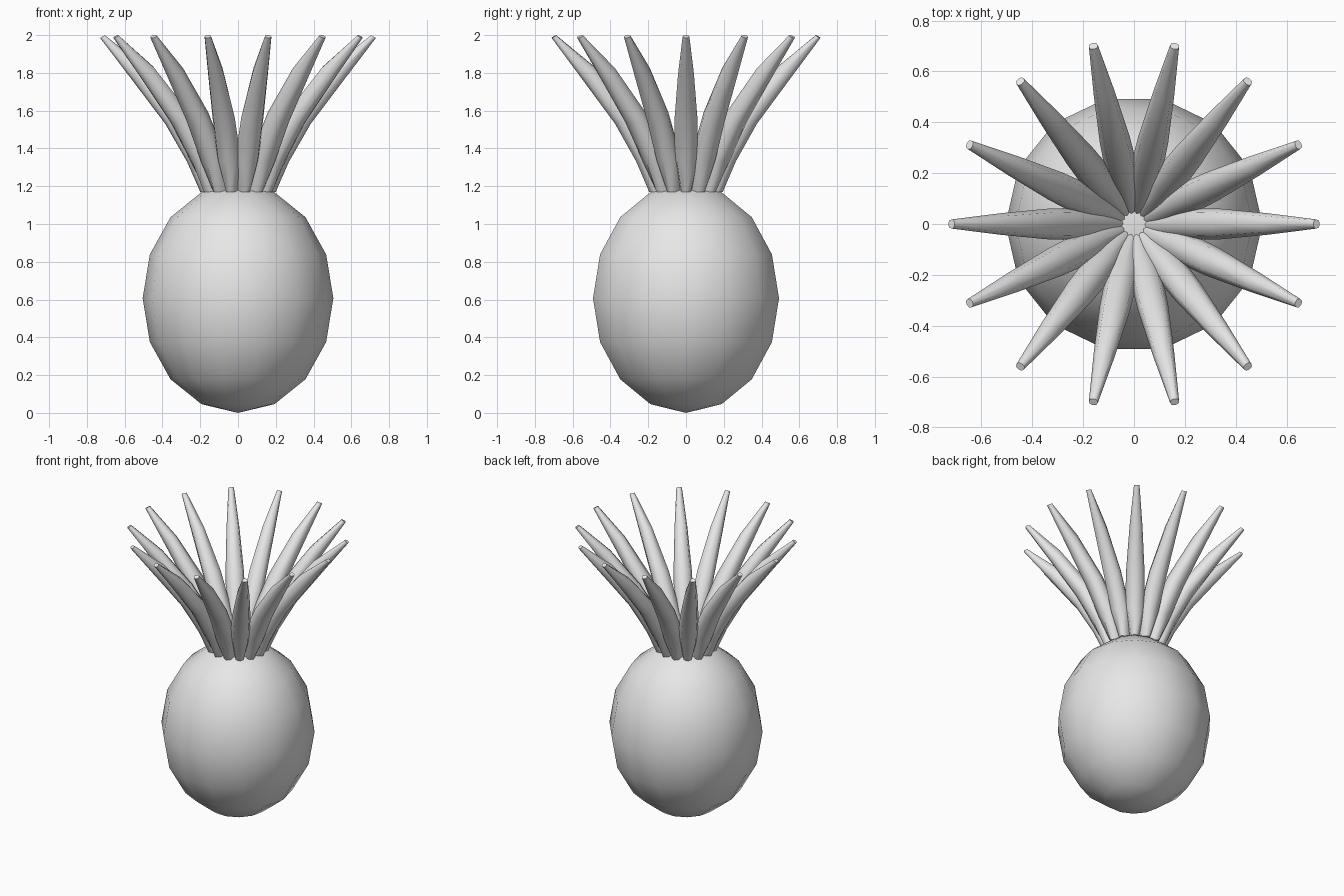
import bpy, bmesh, math
from mathutils import Matrix, Vector

cube = bpy.data.objects.get("Cube")
if cube:
    bpy.data.objects.remove(cube, do_unlink=True)

SEGMENTS = 14

grey = bpy.data.materials.new("light grey")
grey.use_nodes = True
grey.diffuse_color = (0.8, 0.8, 0.8, 1)
grey.node_tree.nodes["Principled BSDF"].inputs["Base Color"].default_value = (0.8, 0.8, 0.8, 1)


def add_object(name, bm, angle):
    bmesh.ops.recalc_face_normals(bm, faces=bm.faces)
    mesh = bpy.data.meshes.new(name)
    bm.to_mesh(mesh)
    bm.free()
    mesh.materials.append(grey)
    obj = bpy.data.objects.new(name, mesh)
    bpy.context.collection.objects.link(obj)
    bpy.ops.object.select_all(action="DESELECT")
    obj.select_set(True)
    bpy.context.view_layer.objects.active = obj
    bpy.ops.object.shade_smooth_by_angle(angle=math.radians(angle))
    return obj


# Fruit body: stretched low-poly sphere with a vertex column facing the front
bm = bmesh.new()
bmesh.ops.create_uvsphere(bm, u_segments=SEGMENTS, v_segments=8, radius=1)
bm.transform(Matrix.Translation((0, 0, 0.607))
             @ Matrix.Diagonal((0.505, 0.505, 0.607, 1))
             @ Matrix.Rotation(math.pi / 2, 4, "Z"))
add_object("fruit_body", bm, 45)

# Leaf stations: outer radius, outer z, inner radius, inner z, half width
STATIONS = [
    (0.20, 1.17, 0.02, 1.17, 0.032),
    (0.27, 1.33, 0.16, 1.38, 0.064),
    (0.385, 1.53, 0.30, 1.60, 0.060),
    (0.555, 1.755, 0.50, 1.835, 0.042),
    (0.73, 1.985, 0.705, 2.0, 0.018),
]


def soft(v):
    # Slightly squared-off rounding of the leaf section
    return math.copysign(abs(v) ** 0.8, v) if abs(v) > 1e-6 else 0.0


def leaf(name, turn, sides=8):
    bm = bmesh.new()
    rings = []
    for r_out, z_out, r_in, z_in, half_width in STATIONS:
        outer, inner = Vector((r_out, 0, z_out)), Vector((r_in, 0, z_in))
        middle, reach = (outer + inner) / 2, (outer - inner) / 2
        ring = []
        for i in range(sides):
            a = math.tau * i / sides
            across = Vector((0, half_width * soft(math.sin(a)), 0))
            ring.append(bm.verts.new(middle + reach * soft(math.cos(a)) + across))
        rings.append(ring)
    for low, high in zip(rings, rings[1:]):
        for i in range(sides):
            j = (i + 1) % sides
            bm.faces.new((low[i], low[j], high[j], high[i]))
    bm.faces.new(rings[0])
    bm.faces.new(rings[-1])
    bm.transform(Matrix.Rotation(turn, 4, "Z"))
    return add_object(name, bm, 65)


# Crown: ring of outward-curving leaves
for k in range(SEGMENTS):
    leaf(f"crown_leaf_{k + 1}", math.tau * k / SEGMENTS)
